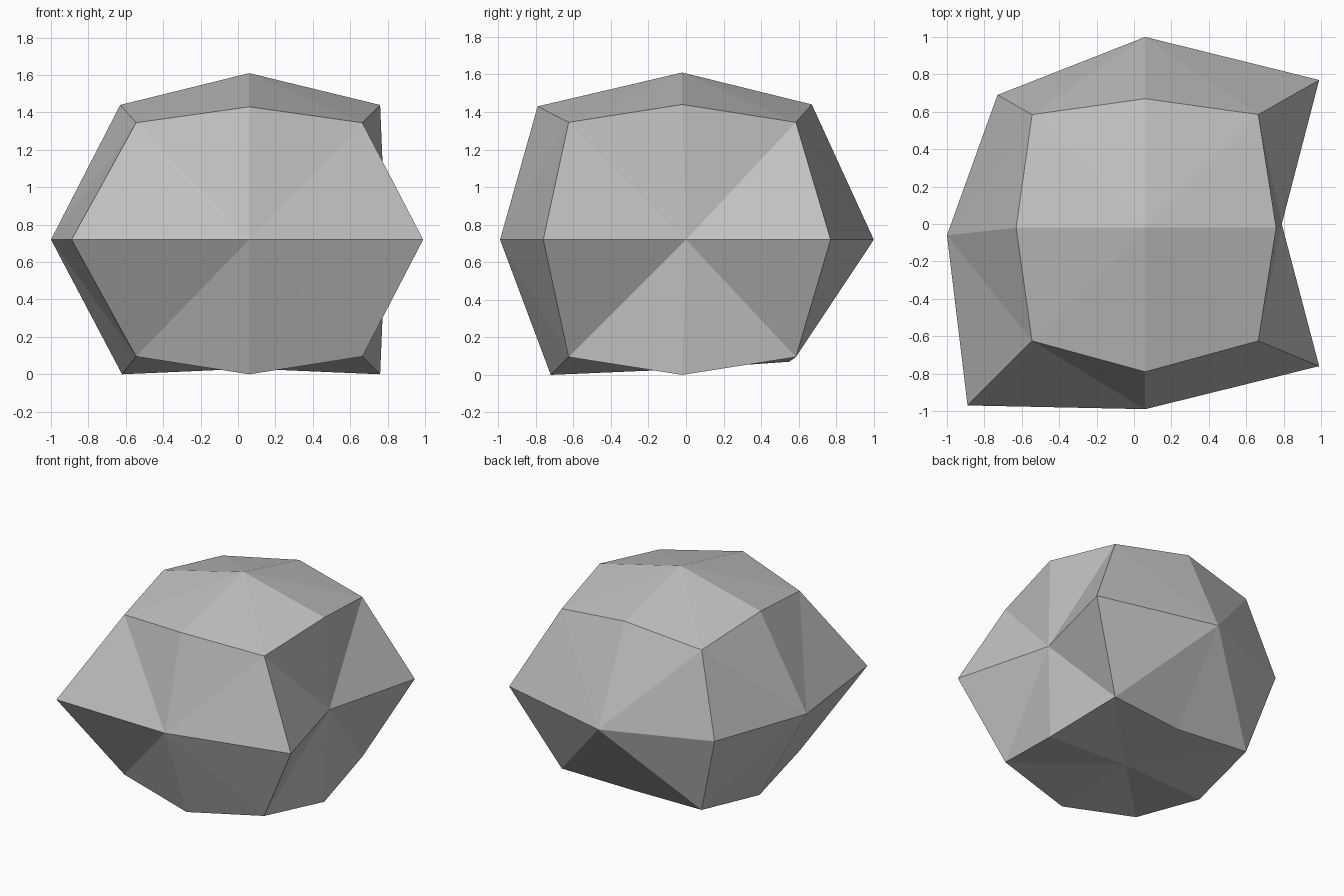
import bpy
import bmesh
from mathutils import Vector

default_cube = bpy.data.objects.get("Cube")
if default_cube:
    bpy.data.objects.remove(default_cube, do_unlink=True)

# Stone colour
stone = bpy.data.materials.new("stone grey")
stone.use_nodes = True
grey = (0.53, 0.53, 0.53, 1)
stone.diffuse_color = grey
stone.node_tree.nodes["Principled BSDF"].inputs["Base Color"].default_value = grey

# Heart of the rock and the reach of its eight corners
middle = Vector((0.06, -0.02, 0.72))
corner_reach = Vector((0.605, 0.605, 0.625))

# Chipped points: lattice direction (x, y, z as -, 0 or +) to position
chips = {
    # upper and lower rims
    "-0+": (-0.63, -0.02, 1.44), "+0+": (0.76, -0.02, 1.44),
    "0-+": (0.06, -0.79, 1.43), "0++": (0.06, 0.67, 1.44),
    "-0-": (-0.62, -0.02, 0), "+0-": (0.76, -0.02, 0),
    "0--": (0.06, -0.72, 0), "0+-": (0.06, 0.55, 0.07),
    # upright edges
    "--0": (-0.89, -0.97, 0.72), "+-0": (0.99, -0.76, 0.72),
    "-+0": (-0.73, 0.69, 0.72), "++0": (0.99, 0.77, 0.72),
    # centres of the six sides
    "-00": (-1, -0.06, 0.72), "+00": (0.79, 0, 0.72),
    "0-0": (0.06, -0.99, 0.72), "0+0": (0.06, 1, 0.72),
    "00-": (0.06, -0.02, 0.03), "00+": (0.06, -0.02, 1.61),
}


def direction(vert):
    return "".join("0+-"[round(c)] for c in vert.co)


# Cube with each side cut into four
bm = bmesh.new()
bmesh.ops.create_cube(bm, size=2)
bmesh.ops.subdivide_edges(bm, edges=bm.edges[:], cuts=1, use_grid_fill=True)

# Split every quad from its side's centre out to the corner
for face in bm.faces[:]:
    ordered = sorted(face.verts, key=lambda v: direction(v).count("0"))
    bmesh.utils.face_split(face, ordered[0], ordered[-1])

# Move the points into the rock shape
for vert in bm.verts:
    key = direction(vert)
    vert.co = chips.get(key, middle + vert.co * corner_reach)

bmesh.ops.recalc_face_normals(bm, faces=bm.faces[:])
mesh = bpy.data.meshes.new("rock")
bm.to_mesh(mesh)
bm.free()
mesh.materials.append(stone)
rock = bpy.data.objects.new("rock", mesh)
bpy.context.collection.objects.link(rock)
